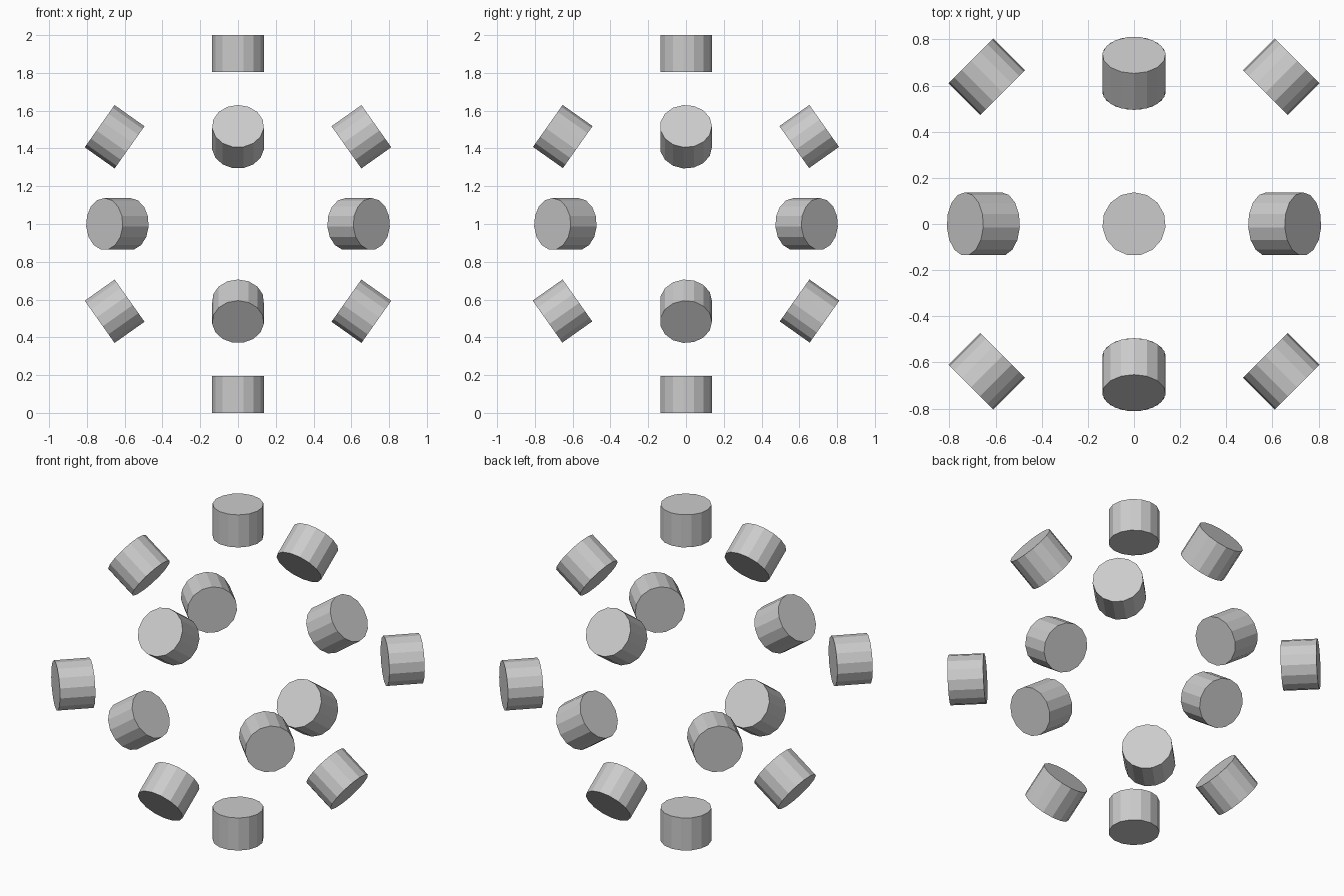
import bpy
from math import sqrt
from mathutils import Vector, Matrix

if "Cube" in bpy.data.objects:
    bpy.data.objects.remove(bpy.data.objects["Cube"])

RADIUS, HEIGHT, SIDES = 0.1375, 0.194, 15
FAR, NEAR = 0.903, 0.80          # centre distances of the two rings of drums
CENTRE = Vector((0, 0, 1))


def drum(name, direction, dist, ridge):
    """Short cylinder pointing along direction, one corner towards ridge."""
    z = Vector(direction).normalized()
    y = Vector(ridge).normalized()
    x = y.cross(z)
    rot = Matrix((x, y, z)).transposed().to_4x4()
    bpy.ops.mesh.primitive_cylinder_add(vertices=SIDES, radius=RADIUS, depth=HEIGHT)
    ob = bpy.context.object
    ob.name = name
    ob.matrix_world = Matrix.Translation(CENTRE + z * dist) @ rot


# top and bottom drums
drum("top_drum", (0, 0, 1), FAR, (0, 1, 0))
drum("bottom_drum", (0, 0, -1), FAR, (0, 1, 0))

# four level drums on the diagonals
for sx in (-1, 1):
    for sy in (-1, 1):
        drum("level_drum", (sx, sy, 0), FAR, (0, 0, 1))

# eight tilted drums, above and below the middle
for s in (-1, 1):
    for sz in (-1, 1):
        drum("side_tilted_drum", (s * sqrt(2), 0, sz), NEAR, (0, 1, 0))
        drum("front_back_tilted_drum", (0, s * sqrt(2), sz), NEAR, (0, -s * sz, sqrt(2)))
